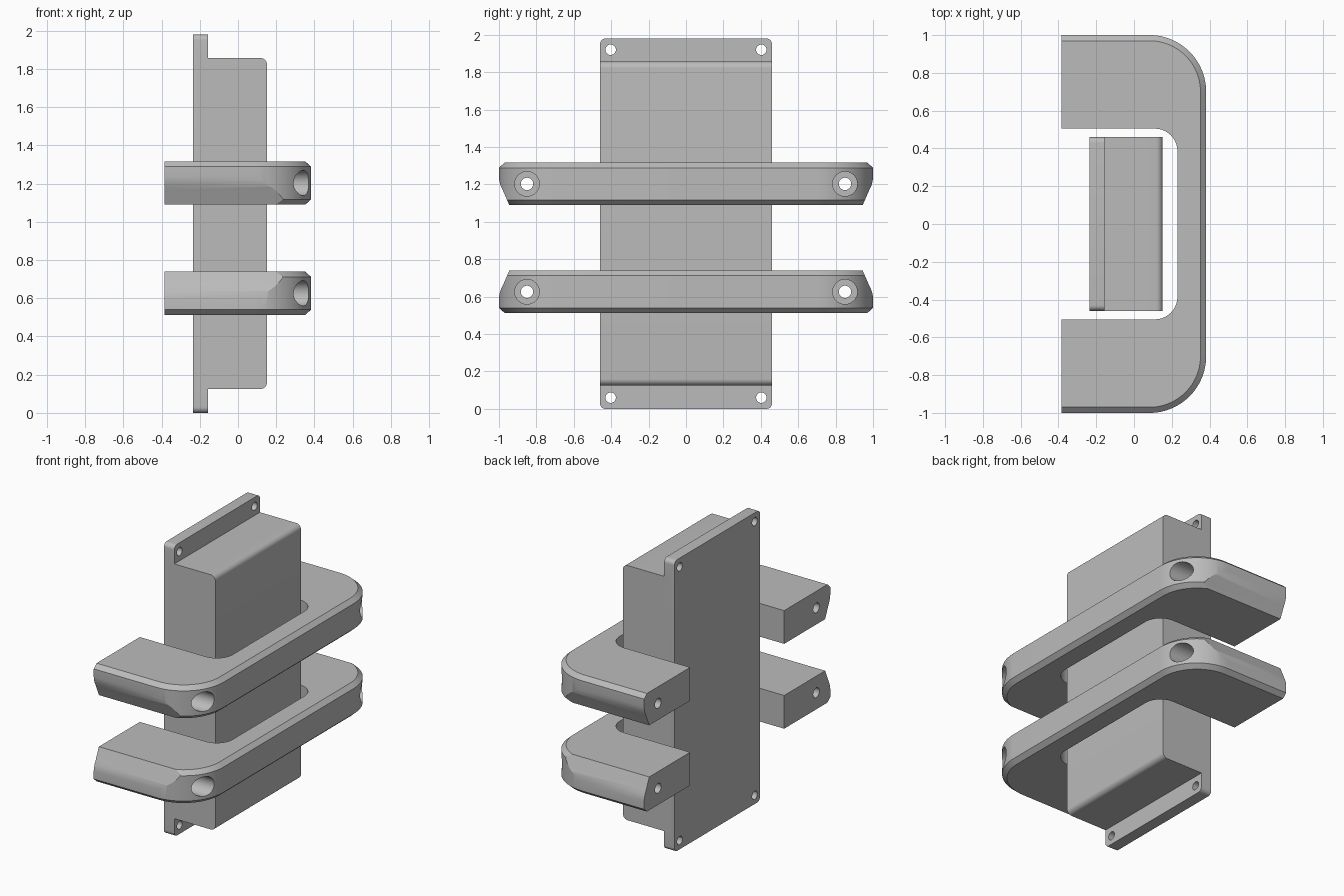
import bpy, bmesh
from math import cos, sin, pi, radians

cube = bpy.data.objects.get("Cube")
if cube:
    bpy.data.objects.remove(cube, do_unlink=True)

grey = bpy.data.materials.new("plain grey")
grey.use_nodes = True
colour = (0.5, 0.5, 0.5, 1)
grey.diffuse_color = colour
grey.node_tree.nodes["Principled BSDF"].inputs["Base Color"].default_value = colour


def arc(cx, cy, r, a0, a1, n=16):
    """Points on an arc, angles in quarter turns."""
    angles = [(a0 + (a1 - a0) * i / n) * pi / 2 for i in range(n + 1)]
    return [(cx + r * cos(a), cy + r * sin(a)) for a in angles]


def rounded_rect(u0, u1, v0, v1, r):
    return (arc(u1 - r, v1 - r, r, 0, 1, 8) + arc(u0 + r, v1 - r, r, 1, 2, 8)
            + arc(u0 + r, v0 + r, r, 2, 3, 8) + arc(u1 - r, v0 + r, r, 3, 4, 8))


def loft(name, rings):
    """Closed solid through matching rings of 3D points."""
    bm = bmesh.new()
    loops = [[bm.verts.new(p) for p in ring] for ring in rings]
    n = len(loops[0])
    for a, b in zip(loops, loops[1:]):
        for i in range(n):
            j = (i + 1) % n
            bm.faces.new((a[i], a[j], b[j], b[i]))
    bm.faces.new(loops[0][::-1])
    bm.faces.new(loops[-1])
    bmesh.ops.recalc_face_normals(bm, faces=bm.faces)
    mesh = bpy.data.meshes.new(name)
    bm.to_mesh(mesh)
    bm.free()
    obj = bpy.data.objects.new(name, mesh)
    bpy.context.collection.objects.link(obj)
    mesh.materials.append(grey)
    return obj


def along_x(name, outline, x0, x1):
    return loft(name, [[(x, y, z) for y, z in outline] for x in (x0, x1)])


def along_y(name, outline, y0, y1):
    return loft(name, [[(x, y, z) for x, z in outline] for y in (y0, y1)])


def drill(name, y, z, r, x0, x1):
    return along_x(name, arc(y, z, r, 0, 4, 32)[:-1], x0, x1)


def combine(obj, tool, operation):
    """Apply a boolean and discard the tool."""
    bpy.context.view_layer.objects.active = obj
    mod = obj.modifiers.new("cut", 'BOOLEAN')
    mod.operation, mod.object, mod.solver = operation, tool, 'EXACT'
    bpy.ops.object.modifier_apply(modifier=mod.name)
    bpy.data.objects.remove(tool, do_unlink=True)


def finish(obj):
    bpy.ops.object.select_all(action='DESELECT')
    obj.select_set(True)
    bpy.context.view_layer.objects.active = obj
    bpy.ops.object.shade_smooth_by_angle(angle=radians(25))


# Housing: mounting plate with a rounded-edge box in front of it
TOP = 1.98
housing = along_x("housing", rounded_rect(-0.46, 0.46, 0, TOP, 0.03), -0.235, -0.157)
z0, z1, r = 0.125, 1.857, 0.035
profile = ([(-0.2, z0)] + arc(0.152 - r, z0 + r, r, -1, 0, 8)
           + arc(0.152 - r, z1 - r, r, 0, 1, 8) + [(-0.2, z1)])
combine(housing, along_y("box", profile, -0.46, 0.46), 'UNION')
for y in (-0.403, 0.403):
    for z in (0.06, TOP - 0.06):
        combine(housing, drill("screw_hole", y, z, 0.028, -0.4, -0.1), 'DIFFERENCE')
finish(housing)

# C-shaped brackets
BACK, FRONT, HALF = -0.385, 0.382, 0.113


def c_outline(inset):
    """Plan of the bracket, with only its outer edge inset."""
    half = arc(0.23 - 0.12, 0.505 - 0.12, 0.12, 0, 1, 10) + [(BACK, 0.505)]
    half += [(BACK, 1 - inset)] + arc(FRONT - 0.3, 0.7, 0.3 - inset, 1, 0, 24)
    inner, outer = half[:12], half[12:]
    mirror = lambda pts: [(x, -y) for x, y in reversed(pts)]
    return inner + outer + mirror(outer) + mirror(inner)


def bracket(name, mid, side):
    levels = [(-HALF, 0.03), (-HALF + 0.027, 0), (HALF - 0.027, 0), (HALF, 0.03)]
    body = loft(name, [[(x, y, mid + z) for x, y in c_outline(d)] for z, d in levels])
    # Slanted arm sides that lean in toward the other bracket
    slope = [(1.1, 0.2), (1.1, 0.04), (1.0, 0.03), (0.997, 0.01),
             (0.99, -0.012), (0.979, -0.035), (0.945, -HALF), (0.905, -0.2)]
    section = slope + [(-y, z) for y, z in reversed(slope)]
    envelope = along_x("slant", [(y, mid + side * z) for y, z in section], -0.6, 0.6)
    combine(body, envelope, 'INTERSECT')
    # Counterbored bolt holes
    for y in (-0.85, 0.85):
        combine(body, drill("bolt_hole", y, mid, 0.033, -0.6, 0.6), 'DIFFERENCE')
        combine(body, drill("counterbore", y, mid, 0.066, 0.15, 0.6), 'DIFFERENCE')
    finish(body)


bracket("upper_bracket", 1.203, 1)
bracket("lower_bracket", 0.626, -1)
